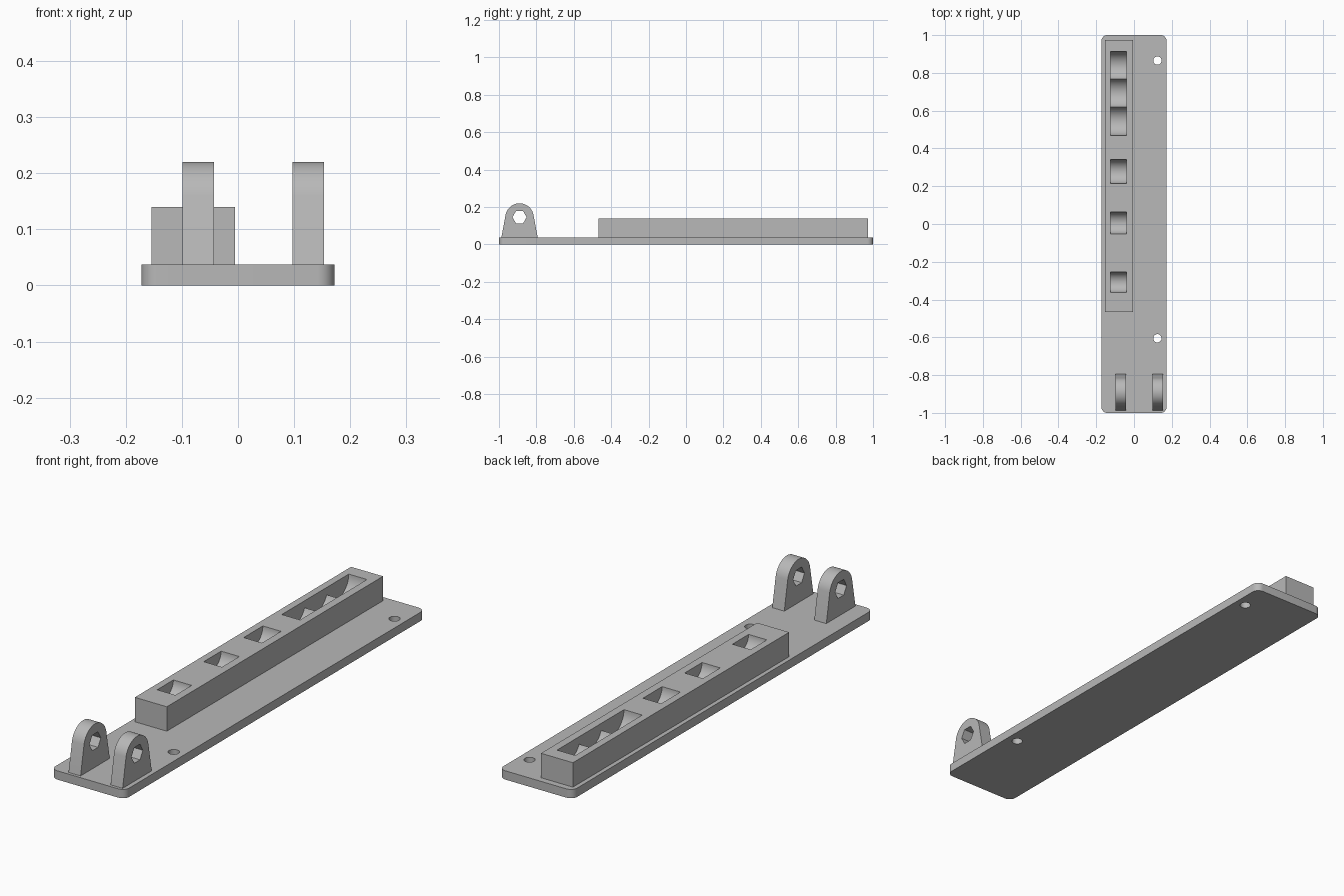
import bpy, bmesh, math
from mathutils import Matrix

if "Cube" in bpy.data.objects:
    bpy.data.objects.remove(bpy.data.objects["Cube"])

grey = bpy.data.materials.new("plain grey")
grey.diffuse_color = (0.48, 0.48, 0.48, 1)
grey.use_nodes = True
grey.node_tree.nodes["Principled BSDF"].inputs["Base Color"].default_value = grey.diffuse_color


def make_object(name, bm):
    bmesh.ops.recalc_face_normals(bm, faces=bm.faces)
    mesh = bpy.data.meshes.new(name)
    bm.to_mesh(mesh)
    bm.free()
    obj = bpy.data.objects.new(name, mesh)
    bpy.context.collection.objects.link(obj)
    mesh.materials.append(grey)
    return obj


def prism(name, points, direction):
    """Extrude a closed outline of 3D points along a direction."""
    bm = bmesh.new()
    face = bm.faces.new([bm.verts.new(p) for p in points])
    top = bmesh.ops.extrude_face_region(bm, geom=[face])["geom"]
    bmesh.ops.translate(bm, vec=direction,
                        verts=[v for v in top if isinstance(v, bmesh.types.BMVert)])
    return make_object(name, bm)


def cylinder(name, centre, radius, length, axis, sides):
    bm = bmesh.new()
    bmesh.ops.create_cone(bm, cap_ends=True, segments=sides, radius1=radius,
                          radius2=radius, depth=length)
    if axis == "X":
        bm.transform(Matrix.Rotation(math.pi / 2, 4, "Y"))
    bm.transform(Matrix.Translation(centre))
    return make_object(name, bm)


def cut(obj, cutter):
    cutter.hide_render = True
    mod = obj.modifiers.new("cut", "BOOLEAN")
    mod.operation = "DIFFERENCE"
    mod.solver = "EXACT"
    mod.object = cutter
    bpy.context.view_layer.objects.active = obj
    bpy.ops.object.modifier_apply(modifier=mod.name)
    bpy.data.objects.remove(cutter, do_unlink=True)


def smooth(obj):
    bpy.ops.object.select_all(action="DESELECT")
    obj.select_set(True)
    bpy.context.view_layer.objects.active = obj
    bpy.ops.object.shade_smooth_by_angle(angle=math.radians(30))


PLATE_TOP, BLOCK_TOP = 0.037, 0.14

# Base plate with rounded corners and two screw holes
R = 0.03
outline = []
for i, (sx, sy) in enumerate([(1, 1), (-1, 1), (-1, -1), (1, -1)]):
    for k in range(9):
        a = math.pi / 2 * (i + k / 8)
        outline.append((sx * (0.172 - R) + R * math.cos(a),
                        sy * (1 - R) + R * math.sin(a), 0))
plate = prism("base_plate", outline, (0, 0, PLATE_TOP))
for y in (0.865, -0.605):
    cut(plate, cylinder("screw_hole", (0.124, y, 0.02), 0.022, 0.2, "Z", 24))
smooth(plate)

# Holder block with scooped pockets (centre y, radius)
block = prism("holder_block",
              [(-0.154, -0.467, PLATE_TOP), (-0.005, -0.467, PLATE_TOP),
               (-0.005, 0.973, PLATE_TOP), (-0.154, 0.973, PLATE_TOP)],
              (0, 0, BLOCK_TOP - PLATE_TOP))
for y, r in [(0.837, 0.077), (0.694, 0.08), (0.547, 0.079),
             (0.278, 0.064), (0.006, 0.058), (-0.308, 0.054)]:
    cut(block, cylinder("pocket", (-0.081, y, BLOCK_TOP + 0.0007), r, 0.085, "X", 50))
smooth(block)

# Pair of hinge lugs with rounded tops and six-sided pin holes
CY, CZ, LR = -0.89, 0.144, 0.076
side = [(CY - 0.097, PLATE_TOP), (CY + 0.097, PLATE_TOP)]
for k in range(25):
    a = math.radians(12 + 156 * k / 24)
    side.append((CY + LR * math.cos(a), CZ + LR * math.sin(a)))
for name, x in (("left_lug", -0.099), ("right_lug", 0.097)):
    lug = prism(name, [(x, y, z) for y, z in side], (0.056, 0, 0))
    cut(lug, cylinder("pin_hole", (x + 0.028, CY, CZ + 0.002), 0.038, 0.2, "X", 6))
    smooth(lug)
